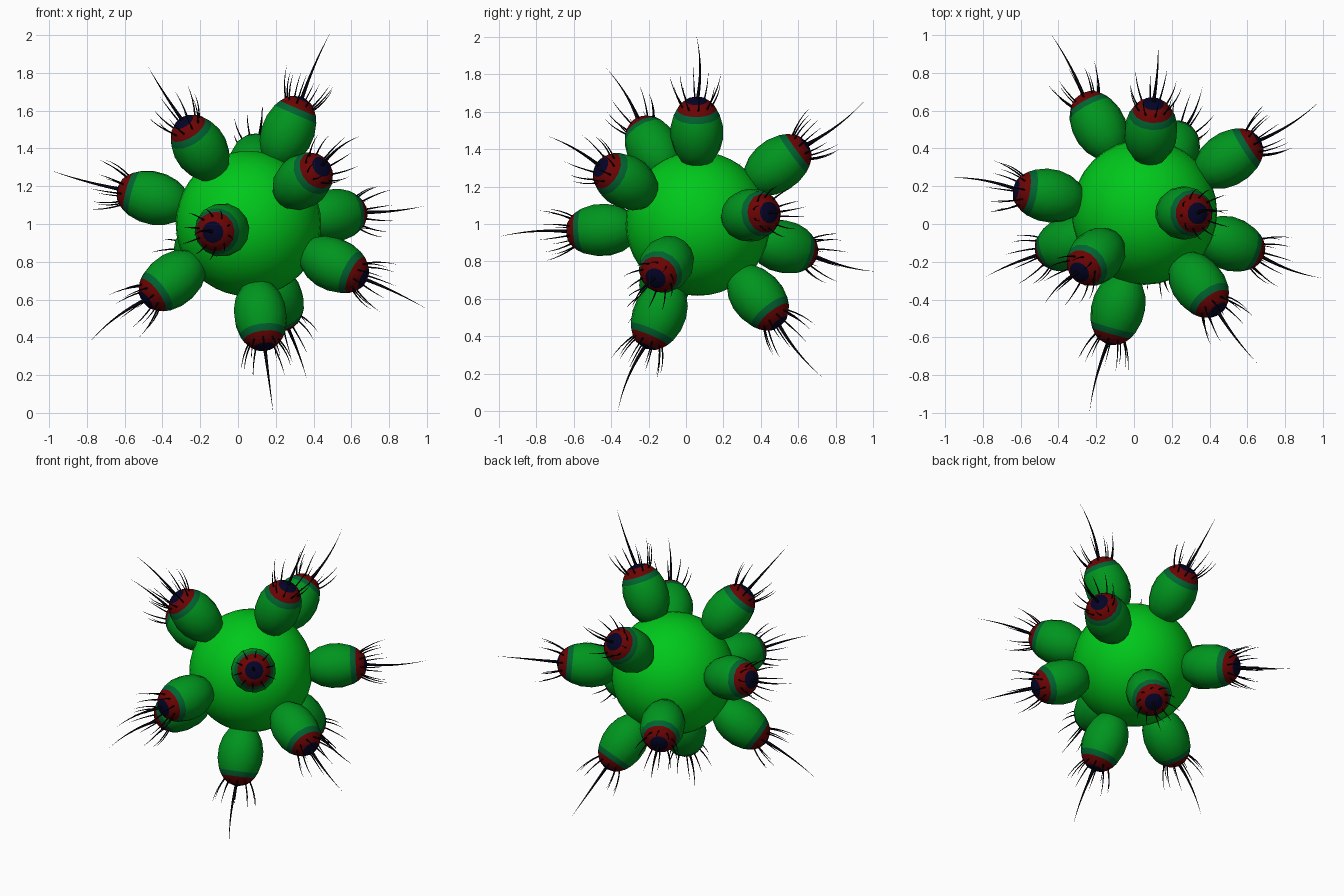
import bpy, bmesh, math
from mathutils import Vector, Matrix

cube = bpy.data.objects.get("Cube")
if cube:
    bpy.data.objects.remove(cube, do_unlink=True)


def material(name, rgb):
    m = bpy.data.materials.new(name)
    m.use_nodes = True
    m.diffuse_color = (*rgb, 1)
    bsdf = next(n for n in m.node_tree.nodes if n.type == 'BSDF_PRINCIPLED')
    bsdf.inputs["Base Color"].default_value = (*rgb, 1)
    return m


bright = material("bright green", (0.0, 0.58, 0.011))
leaf = material("leaf green", (0.0, 0.3, 0.013))
dark = material("dark green", (0.0, 0.125, 0.03))
red = material("deep red", (0.15, 0.001, 0.001))
navy = material("navy", (0.001, 0.001, 0.02))
black = material("hair black", (0.001, 0.001, 0.004))

CENTRE = Vector((0.055, 0.063, 1.002))


def mesh_from(bm, name, mats):
    bmesh.ops.recalc_face_normals(bm, faces=bm.faces)
    for f in bm.faces:
        f.smooth = True
    me = bpy.data.meshes.new(name)
    bm.to_mesh(me)
    bm.free()
    for m in mats:
        me.materials.append(m)
    return me


def add_object(name, me, matrix):
    ob = bpy.data.objects.new(name, me)
    bpy.context.collection.objects.link(ob)
    ob.matrix_world = matrix
    return ob


# Central ball
bm = bmesh.new()
bmesh.ops.create_uvsphere(bm, u_segments=32, v_segments=20, radius=0.385)
add_object("body_ball", mesh_from(bm, "body_ball", [bright]), Matrix.Translation(CENTRE))


# Egg-shaped lobe along +z, coloured in bands towards its tip
def lobe_mesh():
    bm = bmesh.new()
    mid, length, width, sides = 0.53, 0.2, 0.142, 14
    degrees = [0, 24, 36, 48, 60, 80, 100, 120, 140, 160, 180]
    profile = [bm.verts.new((width * math.sin(math.radians(a)), 0,
                             mid + length * math.cos(math.radians(a)))) for a in degrees]
    edges = [bm.edges.new(p) for p in zip(profile, profile[1:])]
    bmesh.ops.spin(bm, geom=profile + edges, axis=(0, 0, 1), cent=(0, 0, 0),
                   angle=math.tau, steps=sides, use_merge=True)
    bmesh.ops.remove_doubles(bm, verts=bm.verts, dist=0.0005)
    for f in bm.faces:
        c = f.calc_center_median()
        angle = math.degrees(math.acos(max(-1, min(1, (c.z - mid) / length))))
        f.material_index = 3 if angle < 25 else 2 if angle < 48 else 1 if angle < 60 else 0
    return mesh_from(bm, "lobe", [leaf, dark, red, navy])


# Curved tapering hair from start to end, bulging by bow halfway
def hair(bm, start, end, bow, radius, steps, taper):
    axis = (end - start).normalized()
    u = axis.orthogonal().normalized()
    v = axis.cross(u)
    rings = []
    for i in range(steps):
        t = i / steps
        p = start.lerp(end, t) + bow * 4 * t * (1 - t)
        r = radius * (1 - t) ** taper
        rings.append([bm.verts.new(p + r * (u * math.cos(k * math.tau / 5) + v * math.sin(k * math.tau / 5)))
                      for k in range(5)])
    tip = bm.verts.new(end)
    for a, b in zip(rings, rings[1:]):
        for k in range(5):
            bm.faces.new((a[k], a[k - 1], b[k - 1], b[k]))
    for k in range(5):
        bm.faces.new((rings[-1][k], rings[-1][k - 1], tip))


def hairs_mesh():
    bm = bmesh.new()
    # Long central spine
    hair(bm, Vector((0, 0, 0.7)), Vector((0, 0, 1.105)), Vector((0.022, 0, 0)), 0.011, 9, 1.1)
    # Ring of short lashes around the red cap
    count = 10
    for i in range(count):
        a = i * math.tau / count
        out = Vector((math.cos(a), math.sin(a), 0))
        reach, height = ((0.145, 0.85), (0.13, 0.83))[i % 2]
        hair(bm, out * 0.08 + Vector((0, 0, 0.685)), out * reach + Vector((0, 0, height)),
             out * 0.01, 0.005, 4, 0.8)
    return mesh_from(bm, "hairs", [black])


lobe, hairs = lobe_mesh(), hairs_mesh()

# Directions of the twelve lobes, and the axis their spines curl around
DIRECTIONS = [
    (0.43, -0.01, 1.0), (-0.53, -0.49, 0.83), (-1.04, 0.18, 0.28), (-0.83, -0.34, -0.62),
    (0.13, -0.42, -0.99), (0.92, -0.34, -0.44), (0.90, 0.57, 0.09), (0.59, -0.79, 0.46),
    (-0.29, -1.06, -0.07), (0.30, 0.65, -0.80), (0.07, 0.87, 0.64), (-0.49, 0.93, -0.25),
]
CURL = Vector((0.75, 0.2, 0.6))
for n, d in enumerate(DIRECTIONS, 1):
    axis = Vector(d).normalized()
    side = axis.cross(CURL).normalized()
    turn = Matrix((side, axis.cross(side), axis)).transposed().to_4x4()
    place = Matrix.Translation(CENTRE) @ turn
    add_object(f"lobe_{n}", lobe, place)
    add_object(f"lobe_hairs_{n}", hairs, place)
